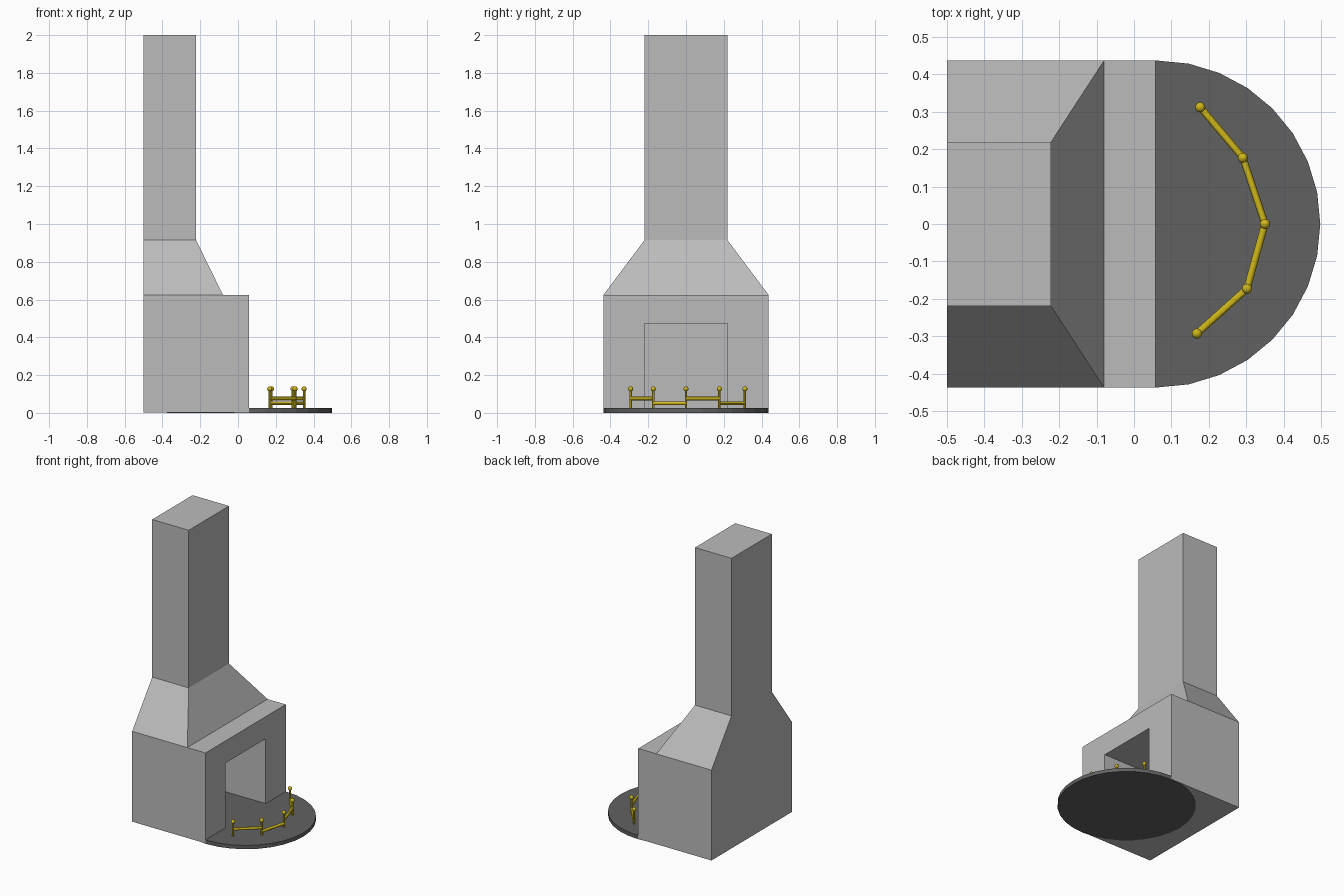
import bpy, bmesh
from mathutils import Vector

if "Cube" in bpy.data.objects:
    bpy.data.objects.remove(bpy.data.objects["Cube"])


def material(name, rgb):
    m = bpy.data.materials.new(name)
    m.diffuse_color = (*rgb, 1)
    m.use_nodes = True
    m.node_tree.nodes["Principled BSDF"].inputs["Base Color"].default_value = m.diffuse_color
    return m


STONE = material("grey stone", (0.5, 0.5, 0.5))
SLATE = material("dark slate", (0.12, 0.12, 0.12))
BRASS = material("brass", (0.62, 0.47, 0.01))


def new_object(name, bm, mat):
    bmesh.ops.recalc_face_normals(bm, faces=bm.faces)
    mesh = bpy.data.meshes.new(name)
    bm.to_mesh(mesh)
    bm.free()
    ob = bpy.data.objects.new(name, mesh)
    bpy.context.collection.objects.link(ob)
    mesh.materials.append(mat)
    return ob


def rect(bm, x0, x1, half, z):
    return [bm.verts.new((x, y, z)) for x, y in
            ((x0, -half), (x1, -half), (x1, half), (x0, half))]


def loft(bm, rings):
    for a, b in zip(rings, rings[1:]):
        for i in range(4):
            j = (i + 1) % 4
            bm.faces.new((a[i], a[j], b[j], b[i]))


def rod(name, a, b, radius, sides=12):
    a, b = Vector(a), Vector(b)
    d = b - a
    bpy.ops.mesh.primitive_cylinder_add(vertices=sides, radius=radius,
                                        depth=d.length, location=(a + b) / 2)
    finish(name, d.to_track_quat('Z', 'Y').to_euler())


def finish(name, rotation=(0, 0, 0)):
    ob = bpy.context.object
    ob.name = name
    ob.rotation_euler = rotation
    ob.data.materials.append(BRASS)
    bpy.ops.object.shade_smooth_by_angle()


# Firebox: box with a recessed opening on the +x side
BACK, FRONT, HALF, TOP = -0.5, 0.058, 0.437, 0.625
INNER, MOUTH, LOW, HIGH = -0.36, 0.219, 0.01, 0.472
bm = bmesh.new()
bottom = rect(bm, BACK, FRONT, HALF, 0.003)
top = rect(bm, BACK, FRONT, HALF, TOP)
bm.faces.new(bottom)
bm.faces.new(top)
for i in (0, 2, 3):
    j = (i + 1) % 4
    bm.faces.new((bottom[i], bottom[j], top[j], top[i]))
outer = [bottom[1], bottom[2], top[2], top[1]]
corners = ((-MOUTH, LOW), (MOUTH, LOW), (MOUTH, HIGH), (-MOUTH, HIGH))
mouth = [bm.verts.new((FRONT, y, z)) for y, z in corners]
inner = [bm.verts.new((INNER, y, z)) for y, z in corners]
loft(bm, [outer, mouth, inner])
bm.faces.new(inner)
new_object("firebox", bm, STONE)

# Tapered hood and tall chimney shaft
bm = bmesh.new()
rings = [rect(bm, BACK, -0.08, HALF, TOP),
         rect(bm, BACK, -0.222, 0.219, 0.915),
         rect(bm, BACK, -0.222, 0.219, 2.0)]
loft(bm, rings)
bm.faces.new(rings[0])
bm.faces.new(rings[-1])
new_object("chimney", bm, STONE)

# Round hearth slab
bm = bmesh.new()
bmesh.ops.create_cone(bm, cap_ends=True, segments=32, radius1=HALF,
                      radius2=HALF, depth=0.026)
# the cone starts on a vertex along an axis, so a vertex points at +x
bmesh.ops.translate(bm, verts=bm.verts, vec=(0.061, 0, 0.013))
new_object("hearth", bm, SLATE)

# Fire guard: posts with ball tops, joined by rails at alternating heights
posts = [(0.168, -0.293), (0.302, -0.173), (0.35, 0.0),
         (0.291, 0.177), (0.177, 0.312)]
for x, y in posts:
    rod("guard_post", (x, y, 0.02), (x, y, 0.125), 0.0065)
    bpy.ops.mesh.primitive_uv_sphere_add(segments=16, ring_count=10,
                                         radius=0.0135, location=(x, y, 0.127))
    finish("guard_ball")
for i, (p, q) in enumerate(zip(posts, posts[1:])):
    z = 0.051 if i % 2 else 0.076
    rod("guard_rail", (*p, z), (*q, z), 0.0095)
